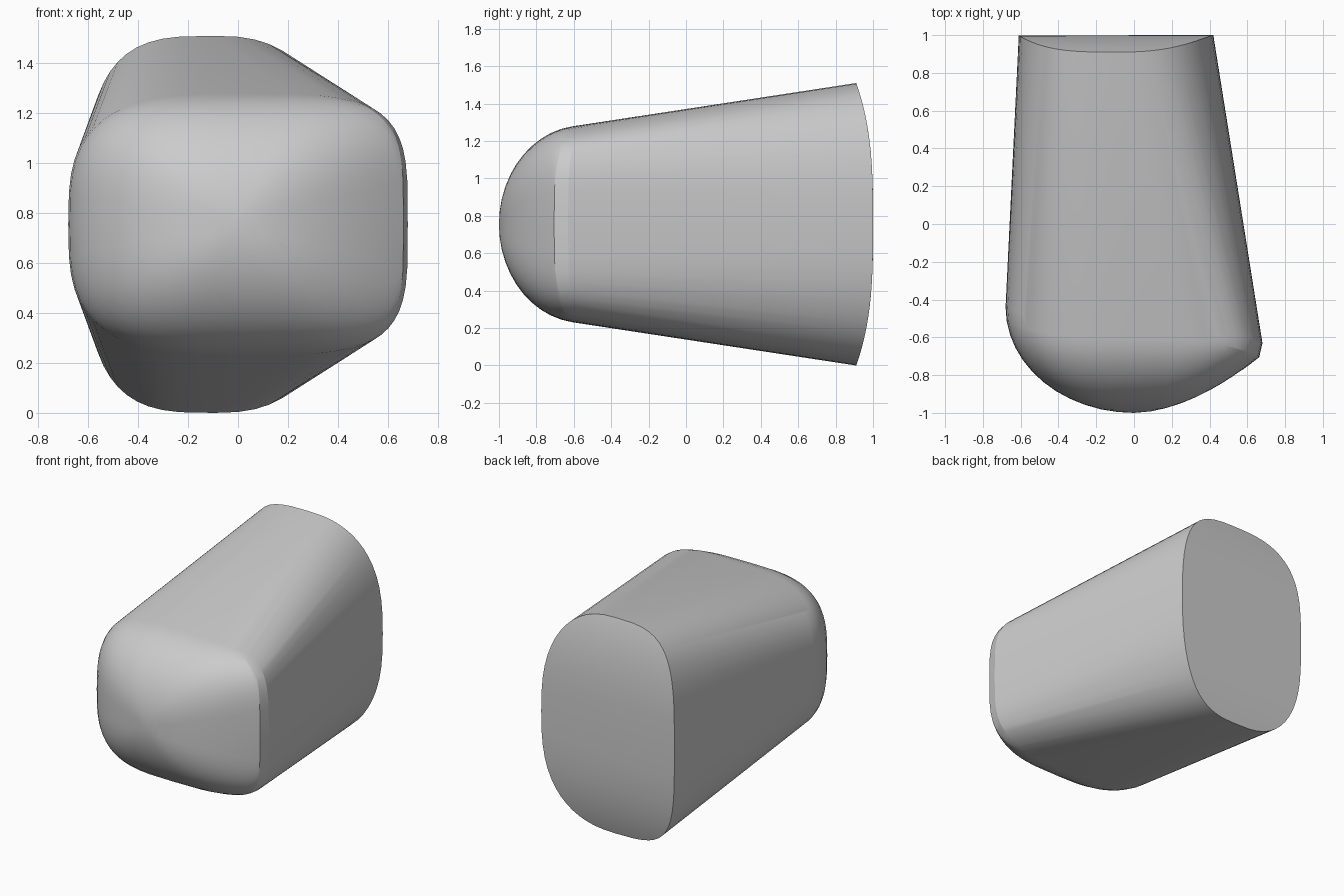
import bpy, bmesh, math

if "Cube" in bpy.data.objects:
    bpy.data.objects.remove(bpy.data.objects["Cube"])

CZ = 0.755
SEG = 56


def ring(t, cx, rx, rz, n_left, n_right):
    """Point on a rounded-box outline, with its own squareness on each side."""
    c, s = math.cos(t), math.sin(t)
    n = n_right if c > 0 else n_left
    return (cx + rx * math.copysign(abs(c) ** (2 / n), c),
            rz * math.copysign(abs(s) ** (2 / n), s))


bm = bmesh.new()

for i in range(SEG):
    t = 2 * math.pi * i / SEG
    c = math.cos(t)

    # Back rim, bowed slightly along its height
    x, z = ring(t, -0.095, 0.515, 0.755, 3.3, 2.6)
    bm.verts.new((x, 1 - 0.09 * abs(z / 0.755) ** 3, CZ + z))

    # Rounded front nose: full dome on the left, shallow and creased on the right
    x, z = ring(t, 0, 0.68, 0.528, 3.1, 4.0)
    right = max(c, 0) ** 1.5
    left = max(-c, 0) ** 2
    depth = 0.45 + 0.11 * left - 0.155 * right
    for k in range(1, 13):
        s = math.sin(math.pi / 2 * k / 12)
        bulge = 1 - math.sqrt(max(0, 1 - s * s))
        fall = bulge * (1 - right) + s ** 1.8 * right
        # the right end is drawn in a little to leave a narrow bevel
        bm.verts.new((x * s * (1 - 0.025 * right), -1 + depth * fall, CZ + z * s))
    bm.verts.new((x, -1 + depth + 0.075 * right, CZ + z))

bm.verts.new((0, -1, CZ))

# Wrap everything in one taut skin
res = bmesh.ops.convex_hull(bm, input=bm.verts[:])
loose = [v for v in bm.verts if not v.link_faces]
bmesh.ops.delete(bm, geom=loose, context='VERTS')
bmesh.ops.dissolve_limit(bm, angle_limit=math.radians(1), verts=bm.verts[:], edges=bm.edges[:])
bmesh.ops.recalc_face_normals(bm, faces=bm.faces[:])

mesh = bpy.data.meshes.new("rounded_body")
bm.to_mesh(mesh)
bm.free()
body = bpy.data.objects.new("rounded_body", mesh)
bpy.context.collection.objects.link(body)
bpy.context.view_layer.objects.active = body
body.select_set(True)
bpy.ops.object.shade_smooth_by_angle(angle=math.radians(12))
